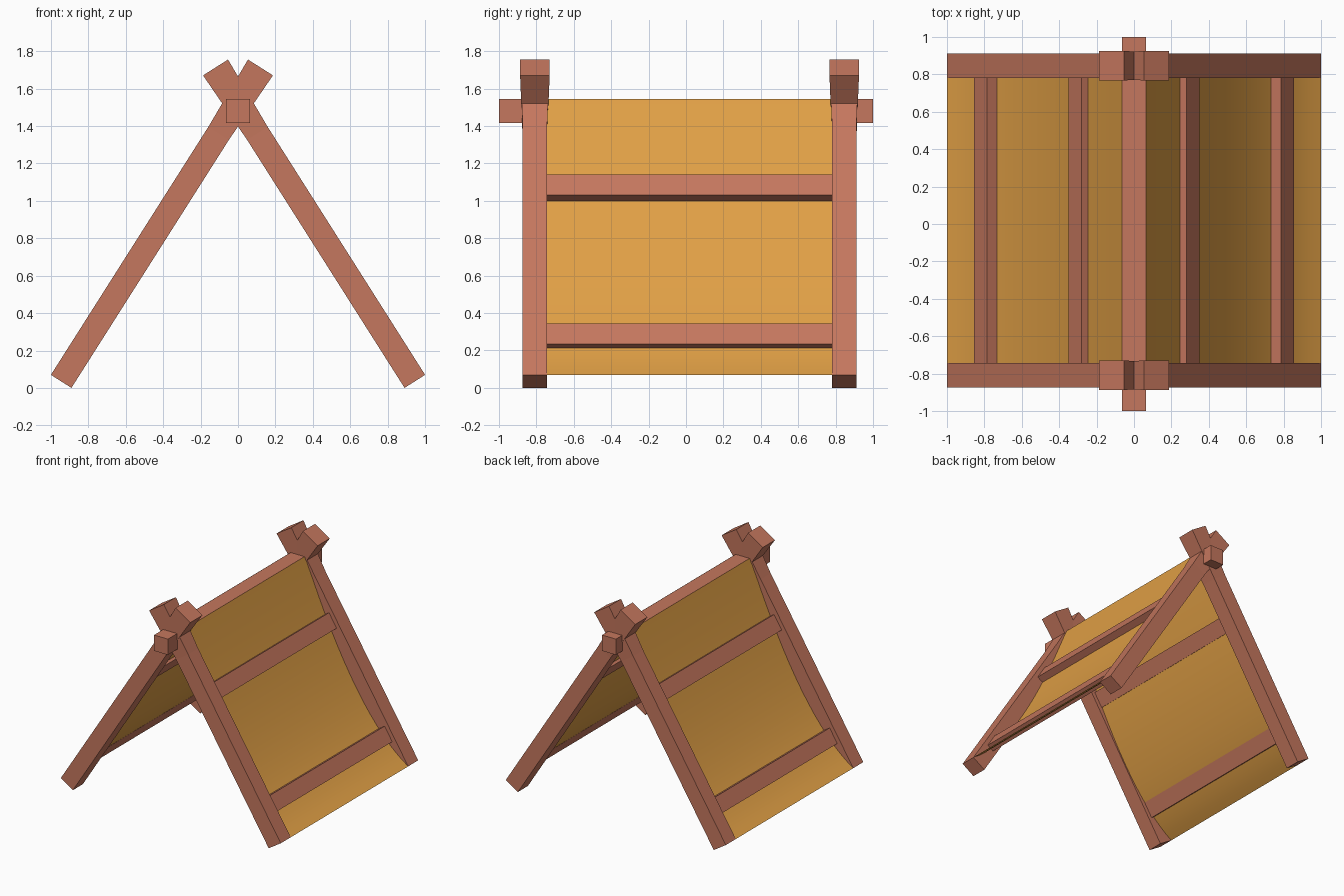
import bpy, bmesh
from mathutils import Vector

if "Cube" in bpy.data.objects:
    bpy.data.objects.remove(bpy.data.objects["Cube"])


def material(name, rgb):
    m = bpy.data.materials.new(name)
    m.diffuse_color = (*rgb, 1)
    m.use_nodes = True
    m.node_tree.nodes["Principled BSDF"].inputs["Base Color"].default_value = m.diffuse_color
    return m


WOOD = material("red brown wood", (0.56, 0.185, 0.112))
CLOTH = material("ochre cloth", (0.75, 0.35, 0.06))


def finish(name, bm, mat, fix_normals=True):
    if fix_normals:
        bmesh.ops.recalc_face_normals(bm, faces=bm.faces)
    me = bpy.data.meshes.new(name)
    bm.to_mesh(me)
    bm.free()
    me.materials.append(mat)
    ob = bpy.data.objects.new(name, me)
    bpy.context.collection.objects.link(ob)
    return ob


def loft(name, rings, mat):
    """Join four-sided rings into a closed beam."""
    bm = bmesh.new()
    vs = [[bm.verts.new(p) for p in ring] for ring in rings]
    for a, b in zip(vs, vs[1:]):
        for i in range(4):
            j = (i + 1) % 4
            bm.faces.new((a[i], a[j], b[j], b[i]))
    bm.faces.new(vs[0])
    bm.faces.new(vs[-1])
    return finish(name, bm, mat)


# Slope of the right-hand legs in the xz plane
FOOT, HEAD = Vector((0.945, 0, 0.035)), Vector((-0.12, 0, 1.7125))
AXIS = (HEAD - FOOT).normalized()
OUT = Vector((AXIS.z, 0, -AXIS.x))      # outward normal of the right slope
Y0, Y1 = -0.808, 0.846                  # front and back frame positions


def mirror_x(p, side):
    return Vector((p.x * side, p.y, p.z))


def ring(centre, half, y, side):
    return [mirror_x(centre + OUT * (a * half) + Vector((0, y + b * half, 0)), side)
            for a, b in ((-1, -1), (1, -1), (1, 1), (-1, 1))]


# Crossed legs, flaring towards the head
for end, y in (("front", Y0), ("back", Y1)):
    for sname, side in (("right", 1), ("left", -1)):
        flare = FOOT.lerp(HEAD, 0.79)
        loft(f"{end}_{sname}_leg",
             [ring(FOOT, 0.065, y, side), ring(flare, 0.065, y, side),
              ring(HEAD, 0.079, y, side)], WOOD)

# Ridge beam
r = 0.063
loft("ridge_beam", [[(-r, y, 1.415), (r, y, 1.415), (r, y, 1.545), (-r, y, 1.545)]
                    for y in (-1, 1)], WOOD)

# Cross rails, set into the cloth on each slope
YA, YB = Y0 + 0.064, Y1 - 0.064
for rname, top in (("upper", Vector((0.28, 0, 1.14))), ("lower", Vector((0.785, 0, 0.343)))):
    for sname, side in (("right", 1), ("left", -1)):
        low, deep = top - AXIS * 0.13, OUT * -0.063
        loft(f"{rname}_{sname}_rail",
             [[mirror_x(p + Vector((0, y, 0)), side)
               for p in (top, low, low + deep, top + deep)] for y in (YA, YB)], WOOD)

# Sagging cloth sheets
P0, P1, P2 = Vector((0.064, 0, 1.545)), Vector((0.528, 0, 0.365)), Vector((1, 0, 0.07))
N = 16
for sname, side in (("right", 1), ("left", -1)):
    bm = bmesh.new()
    rows = []
    for i in range(N + 1):
        t = i / N
        p = P0 * (1 - t) ** 2 + P1 * (2 * t * (1 - t)) + P2 * t * t
        rows.append([bm.verts.new(mirror_x(p + Vector((0, y, 0)), side)) for y in (YA, YB)])
    for a, b in zip(rows, rows[1:]):
        f = bm.faces.new((a[0], b[0], b[1], a[1]))
        f.smooth = True
        if side < 0:
            f.normal_flip()
    finish(f"{sname}_cloth", bm, CLOTH, False)
